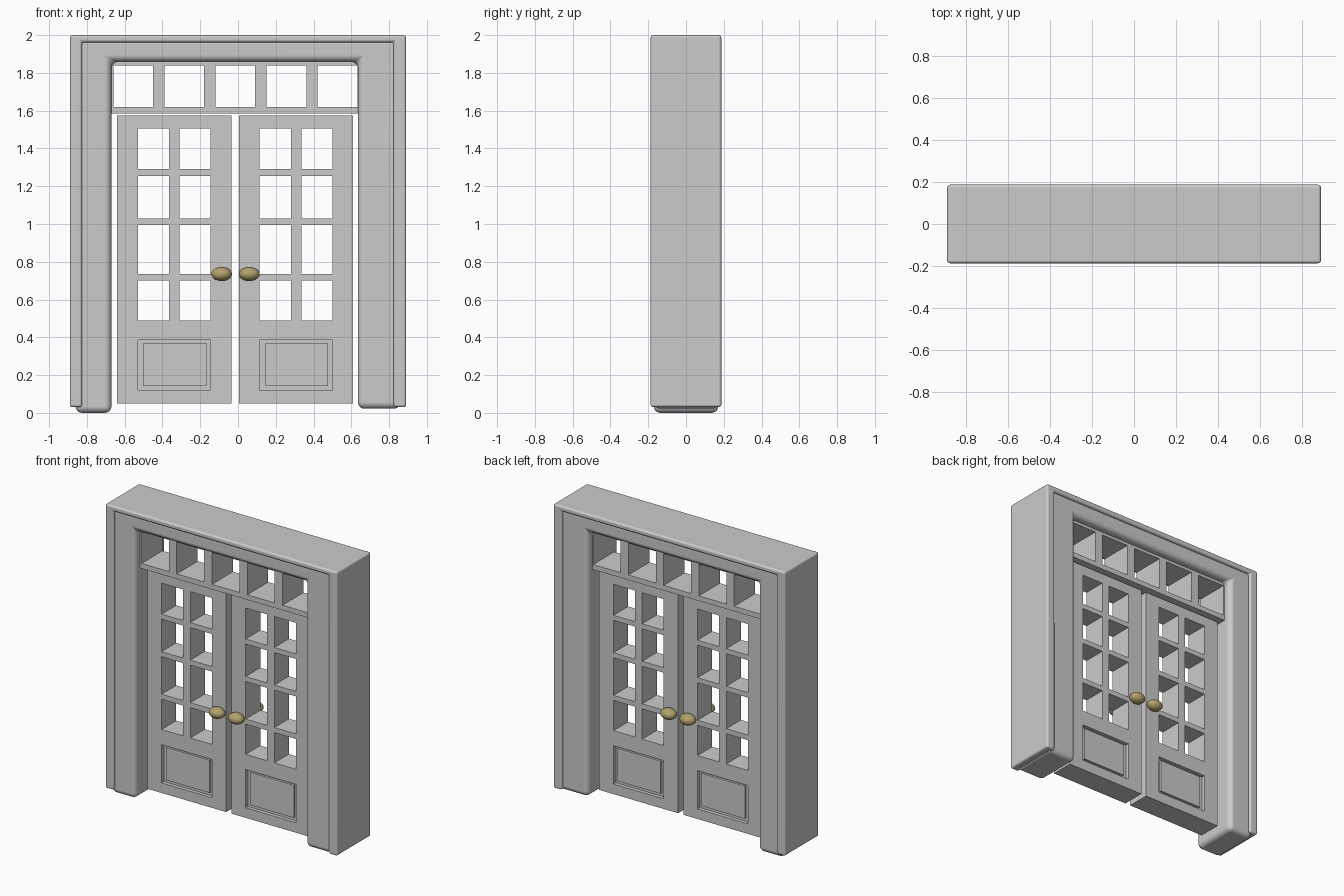
import bpy, bmesh

if "Cube" in bpy.data.objects:
    bpy.data.objects.remove(bpy.data.objects["Cube"])


def extrude_faces(name, polys, depth, bevel=0.0):
    """Extrude XZ polygons through y = -depth .. depth, with optional rounding."""
    bm = bmesh.new()
    cache = {}

    def vert(p):
        key = (round(p[0], 4), round(p[1], 4))
        if key not in cache:
            cache[key] = bm.verts.new((key[0], -depth, key[1]))
        return cache[key]

    for poly in polys:
        bm.faces.new([vert(p) for p in poly])
    res = bmesh.ops.extrude_face_region(bm, geom=bm.faces[:], use_keep_orig=True)
    moved = [g for g in res["geom"] if isinstance(g, bmesh.types.BMVert)]
    bmesh.ops.translate(bm, verts=moved, vec=(0, 2 * depth, 0))
    bmesh.ops.recalc_face_normals(bm, faces=bm.faces[:])
    me = bpy.data.meshes.new(name)
    bm.to_mesh(me)
    bm.free()
    ob = bpy.data.objects.new(name, me)
    bpy.context.collection.objects.link(ob)
    if bevel:
        mod = ob.modifiers.new("round", "BEVEL")
        mod.width = bevel
        mod.segments = 5
        mod.limit_method = "ANGLE"
        for p in me.polygons:
            p.use_smooth = True
        wn = ob.modifiers.new("normals", "WEIGHTED_NORMAL")
        wn.keep_sharp = True
    return ob


def rect(x0, x1, z0, z1):
    return [(x0, z0), (x1, z0), (x1, z1), (x0, z1)]


def lattice(name, xs, zs, is_hole, depth):
    polys = [rect(xs[i], xs[i + 1], zs[j], zs[j + 1])
             for i in range(len(xs) - 1) for j in range(len(zs) - 1)
             if not is_hole(i, j)]
    return extrude_faces(name, polys, depth)


def arch(name, xo0, xi0, xi1, xo1, zl, zr, zi, zo, depth, bevel):
    """Upside-down U-shaped casing as one outline."""
    outline = [(xo0, zl), (xi0, zl), (xi0, zi), (xi1, zi),
               (xi1, zr), (xo1, zr), (xo1, zo), (xo0, zo)]
    return extrude_faces(name, [outline], depth, bevel)


# Door casing: outer rim and the recessed rounded inner jambs
arch("outer_casing", -0.89, -0.826, 0.824, 0.89, 0.03, 0.03, 1.962, 2.0, 0.187, 0.014)
arch("inner_casing", -0.86, -0.67, 0.635, 0.86, 0.0, 0.022, 1.86, 1.985, 0.17, 0.035)

# Transom with five openings
tx = [-0.68]
for k in range(5):
    tx += [-0.66 + 0.2705 * k, -0.45 + 0.2705 * k]
tx.append(0.645)
lattice("transom", tx, [1.585, 1.62, 1.84, 1.875],
        lambda i, j: i % 2 == 1 and j == 1, 0.115)

# Brass knob material
brass = bpy.data.materials.new("brass")
brass.diffuse_color = (0.45, 0.36, 0.15, 1)
brass.use_nodes = True
brass.node_tree.nodes["Principled BSDF"].inputs["Base Color"].default_value = brass.diffuse_color

door_x = [-0.64, -0.53, -0.365, -0.31, -0.145, -0.035]
door_z = [0.05, 0.12, 0.385, 0.49, 0.70, 0.735, 0.995, 1.03, 1.255, 1.29, 1.505, 1.575]


def door_hole(i, j):
    if j == 1:
        return 1 <= i <= 3
    return j >= 3 and j % 2 == 1 and i in (1, 3)


# Two doors, each with eight openings, a raised panel and knobs on both faces
for side, dx, knob_x in (("left", 0.0, -0.087), ("right", 0.645, 0.06)):
    lattice(side + "_door", [x + dx for x in door_x], door_z, door_hole, 0.08)
    extrude_faces(side + "_panel_field",
                  [rect(-0.53 + dx, -0.145 + dx, 0.12, 0.385)], 0.055)
    extrude_faces(side + "_raised_panel",
                  [rect(-0.50 + dx, -0.168 + dx, 0.143, 0.37)], 0.07)
    for face, y in (("front", -0.105), ("back", 0.105)):
        bpy.ops.mesh.primitive_uv_sphere_add(segments=32, ring_count=16, radius=1,
                                             location=(knob_x, y, 0.735))
        knob = bpy.context.object
        knob.name = side + "_" + face + "_knob"
        knob.scale = (0.055, 0.045, 0.037)
        knob.data.materials.append(brass)
        bpy.ops.object.shade_smooth()
